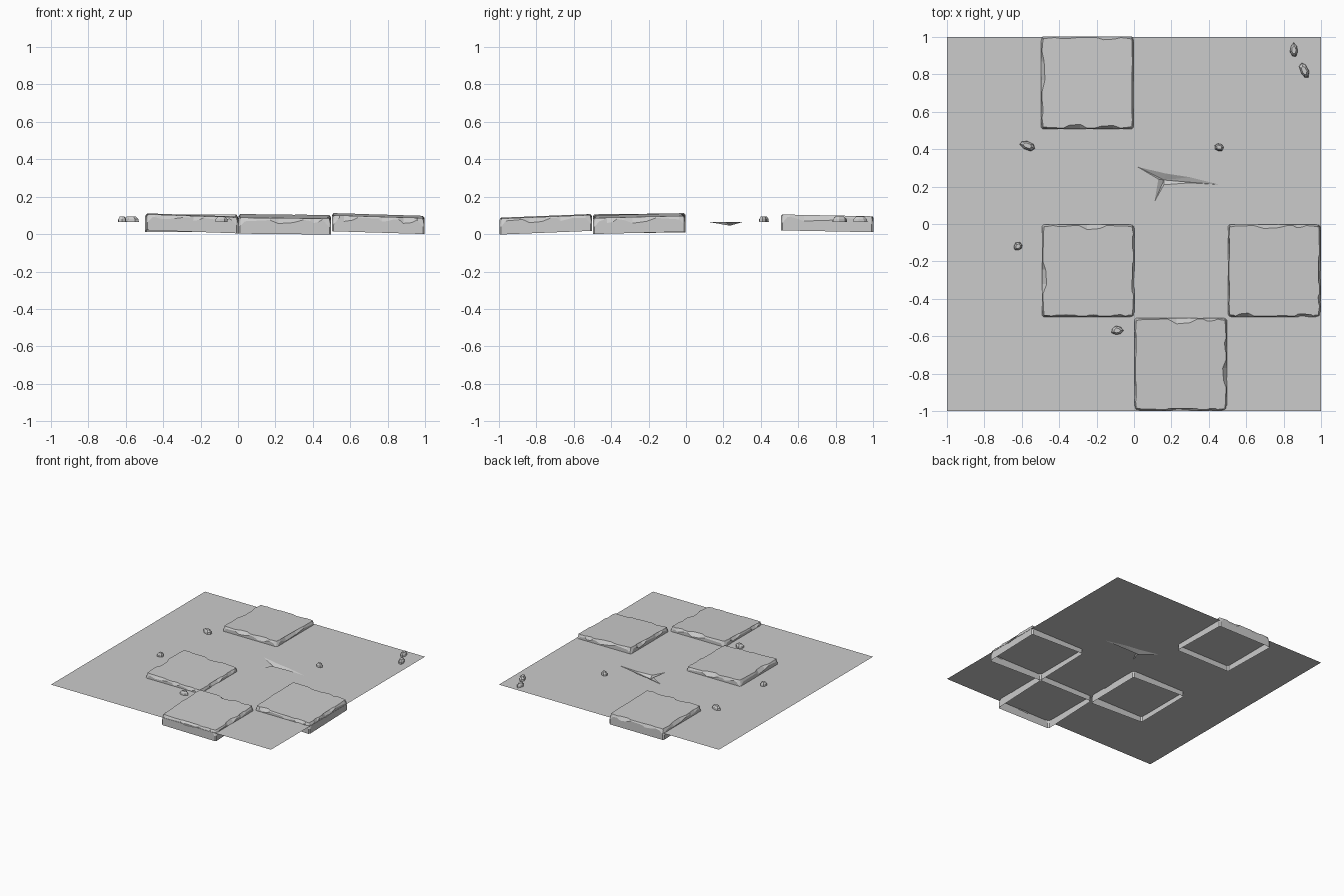
import bpy, bmesh, math, random
from mathutils import Vector

cube = bpy.data.objects.get("Cube")
if cube:
    bpy.data.objects.remove(cube, do_unlink=True)
rng = random.Random(4)
GROUND = 0.065

stone = bpy.data.materials.new("stone grey")
stone.use_nodes = True
stone.diffuse_color = (0.6, 0.6, 0.6, 1)
stone.node_tree.nodes["Principled BSDF"].inputs["Base Color"].default_value = (0.6, 0.6, 0.6, 1)


def finish(name, bm):
    mesh = bpy.data.meshes.new(name)
    bm.to_mesh(mesh)
    bm.free()
    mesh.materials.append(stone)
    obj = bpy.data.objects.new(name, mesh)
    bpy.context.collection.objects.link(obj)
    return obj


def bridge(bm, low, high):
    n = len(low)
    for i in range(n):
        j = (i + 1) % n
        bm.faces.new((low[i], low[j], high[j], high[i]))


# Ground sheet with a shallow forked crack
def ground():
    bm = bmesh.new()
    outer = [(-1, -1), (1, -1), (1, 1), (-1, 1)]
    crack = [(0.02, 0.305), (0.13, 0.24), (0.11, 0.12), (0.16, 0.21),
             (0.3, 0.22), (0.46, 0.21), (0.3, 0.25), (0.17, 0.27)]
    edges, loops = [], []
    for pts in (outer, crack):
        vs = [bm.verts.new((x, y, GROUND)) for x, y in pts]
        loops.append(vs)
        edges += [bm.edges.new((v, vs[(i + 1) % len(vs)])) for i, v in enumerate(vs)]
    bmesh.ops.triangle_fill(bm, use_beauty=True, edges=edges, normal=(0, 0, 1))
    deep = bm.verts.new((0.16, 0.235, GROUND - 0.02))
    rim = loops[1]
    for i, v in enumerate(rim):
        bm.faces.new((v, rim[(i + 1) % len(rim)], deep))
    for f in bm.faces:
        f.normal_update()
        if f.normal.z < 0:
            f.normal_flip()
    finish("ground", bm)


# Open-bottomed paving slab: sides hold chips (start, end, inset) in front, right, back, left order
def slab(name, x, y, top, tilt_x, tilt_y, sides, half=0.248, height=0.085):
    bm = bmesh.new()
    rings = ([], [], [])
    for k, chips in enumerate(sides):
        pts = [(0.02, 0.014, 0.045), (0.07, 0.01, 0.016)]
        for a, b, d in chips:
            w = b - a
            pts += [(a, 0.006, 0.012), (a + 0.25 * w, d * 0.8, 0.02 + d * 0.4),
                    (a + 0.7 * w, d, 0.014 + d * 0.4), (b, 0.006, 0.01)]
        pts += [(0.93, 0.01, 0.016), (0.98, 0.014, 0.045)]
        along = Vector((math.cos(k * math.pi / 2), math.sin(k * math.pi / 2), 0))
        inward = Vector((-along.y, along.x, 0))
        for t, inset, drop in pts:
            base = along * (2 * t - 1) * half - inward * half
            drop += rng.uniform(-0.003, 0.003)
            for ring, off, z in zip(rings, (0, 0, inset), (-height, -drop, 0)):
                p = base + inward * off
                z += p.x * tilt_x + p.y * tilt_y
                ring.append(bm.verts.new((x + p.x, y + p.y, top + z)))
    bridge(bm, rings[0], rings[1])
    bridge(bm, rings[1], rings[2])
    bm.faces.new(rings[2])
    finish(name, bm)


# Small faceted pebble resting on the ground
def pebble(name, x, y, length, width, turn, height=0.03, n=7):
    bm = bmesh.new()
    rings = []
    wobble = [rng.uniform(0.85, 1.1) for _ in range(n)]
    for scale, z in ((1, 0), (0.95, 0.5), (0.55, 1)):
        ring = []
        for i, w in enumerate(wobble):
            a = math.tau * i / n
            u, v = length / 2 * scale * w * math.cos(a), width / 2 * scale * w * math.sin(a)
            c, s = math.cos(turn), math.sin(turn)
            ring.append(bm.verts.new((x + u * c - v * s, y + u * s + v * c, GROUND + z * height)))
        rings.append(ring)
    bridge(bm, rings[0], rings[1])
    bridge(bm, rings[1], rings[2])
    bm.faces.new(rings[2])
    finish(name, bm)


ground()

slab("back_slab", -0.25, 0.755, 0.1, 0, -0.02, [
    [(0.24, 0.5, 0.026), (0.58, 0.86, 0.02)],
    [(0.1, 0.7, 0.025)],
    [(0.14, 0.4, 0.018), (0.6, 0.85, 0.012)],
    [(0.16, 0.6, 0.022), (0.68, 0.88, 0.012)]])
slab("middle_left_slab", -0.245, -0.25, 0.1, -0.035, 0.01, [
    [(0.1, 0.4, 0.016), (0.48, 0.62, 0.015), (0.74, 0.9, 0.014)],
    [(0.24, 0.6, 0.03), (0.7, 0.9, 0.014)],
    [(0.3, 0.6, 0.028), (0.66, 0.88, 0.012)],
    [(0.4, 0.75, 0.026)]])
slab("front_slab", 0.25, -0.75, 0.095, -0.01, 0.04, [
    [(0.34, 0.7, 0.03), (0.78, 0.9, 0.014)],
    [(0.25, 0.55, 0.024), (0.62, 0.78, 0.014)],
    [(0.1, 0.26, 0.018), (0.32, 0.64, 0.032)],
    [(0.15, 0.42, 0.026), (0.68, 0.9, 0.022)]])
slab("right_slab", 0.75, -0.25, 0.099, -0.03, 0.025, [
    [(0.08, 0.28, 0.022), (0.5, 0.66, 0.01), (0.72, 0.92, 0.026)],
    [(0.12, 0.26, 0.014), (0.34, 0.68, 0.024)],
    [(0.16, 0.3, 0.018), (0.36, 0.72, 0.022)],
    [(0.14, 0.4, 0.028), (0.6, 0.84, 0.02)]])

for i, spec in enumerate([
        (-0.57, 0.42, 0.09, 0.05, -0.4), (0.455, 0.41, 0.05, 0.045, 0),
        (0.855, 0.93, 0.075, 0.045, 1.6), (0.91, 0.82, 0.09, 0.045, 1.9),
        (-0.62, -0.12, 0.05, 0.045, 0.3), (-0.09, -0.57, 0.065, 0.05, 0)]):
    pebble("pebble_%d" % (i + 1), *spec)
